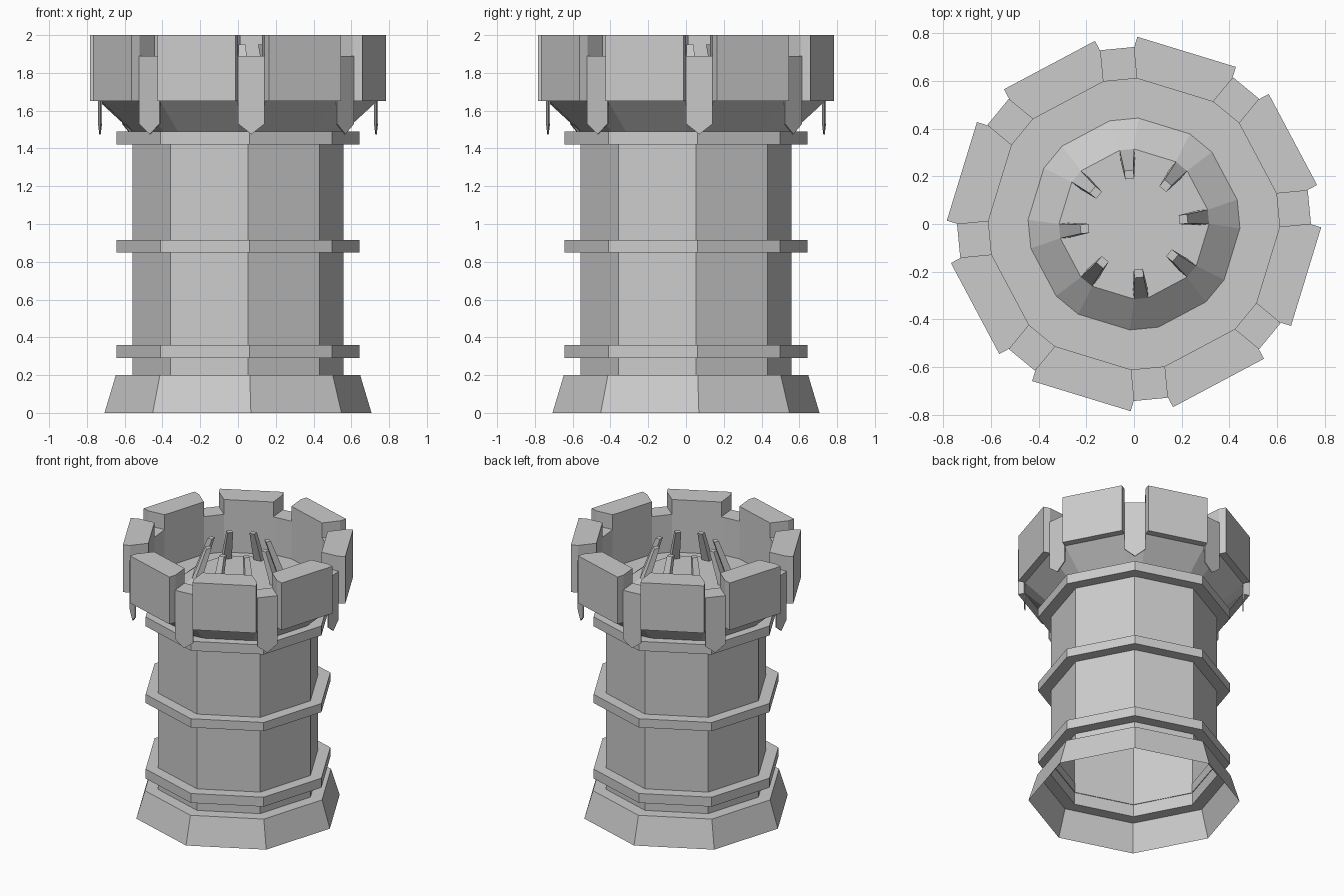
import bpy
from math import cos, sin, radians
from mathutils import Vector

if "Cube" in bpy.data.objects:
    bpy.data.objects.remove(bpy.data.objects["Cube"])

TURN = 5.5  # twist of the octagon, degrees


def normal(k):
    a = radians(TURN + 45 * k)
    return Vector((cos(a), sin(a), 0))


def at(k, d, w, z):
    """Point at distance d along direction k, shifted sideways by w."""
    n = normal(k)
    return n * d + Vector((-n.y, n.x, 0)) * w + Vector((0, 0, z))


def octagon(r, z):
    return [at(k, r, 0, z) for k in range(8)]


def cut_octagon(d, w, z):
    """Octagon with truncated corners: corner edge distance d, half width w."""
    return [at(k, d, s * w, z) for k in range(8) for s in (-1, 1)]


def loft(name, rings, bottom=False, top=False, closed=False):
    n, m = len(rings[0]), len(rings)
    verts = [p for r in rings for p in r]
    faces = []
    for i in range(m if closed else m - 1):
        a, b = i * n, (i + 1) % m * n
        faces += [(a + j, a + (j + 1) % n, b + (j + 1) % n, b + j) for j in range(n)]
    if bottom:
        faces.append(tuple(reversed(range(n))))
    if top:
        faces.append(tuple(range((m - 1) * n, m * n)))
    mesh = bpy.data.meshes.new(name)
    mesh.from_pydata(verts, [], faces)
    obj = bpy.data.objects.new(name, mesh)
    bpy.context.collection.objects.link(obj)
    return obj


# Flared foot and hollow shaft
loft("tower_shaft", [octagon(.71, 0), octagon(.65, .2), octagon(.56, .2), octagon(.56, 1.5)])

# Three bands around the shaft
for lo, hi in ((.29, .36), (.85, .915), (1.42, 1.49)):
    loft("shaft_band", [octagon(.555, lo), octagon(.645, lo), octagon(.645, hi), octagon(.555, hi)],
         closed=True)

# Crown: flare, wall, embrasure sill, floor and raised centre
loft("crown", [cut_octagon(.56, .05, 1.49), cut_octagon(.733, .07, 1.65),
               cut_octagon(.733, .07, 1.89), cut_octagon(.606, .07, 1.89),
               cut_octagon(.606, .07, 1.61), cut_octagon(.44, .06, 1.61),
               cut_octagon(.313, .03, 1.72)], top=True)

for k in range(8):
    # Merlon between two embrasures, with a projecting front slab
    out = normal(k + .5) * .05
    a, b = at(k, .733, .07, 0), at(k + 1, .733, -.07, 0)
    outline = [at(k, .606, .07, 0), a, a + out, b + out, b, at(k + 1, .606, -.07, 0)]
    loft("merlon", [[p + Vector((0, 0, z)) for p in outline] for z in (1.65, 2)], True, True)

    # Thin pointed pendant below each embrasure
    shape = ((-.07, 1.89), (-.07, 1.53), (0, 1.475), (.07, 1.53), (.07, 1.89))
    loft("pendant", [[at(k, d, w, z) for w, z in shape] for d in (.73, .738)], True, True)

    # Inward leaning prong on the raised centre
    loft("prong", [[at(k, d, w, z) for d, w in ((i, -h), (o, -h), (o, h), (i, h))]
                   for i, o, h, z in ((.265, .313, .03, 1.72), (.19, .225, .019, 1.95))], True, True)
